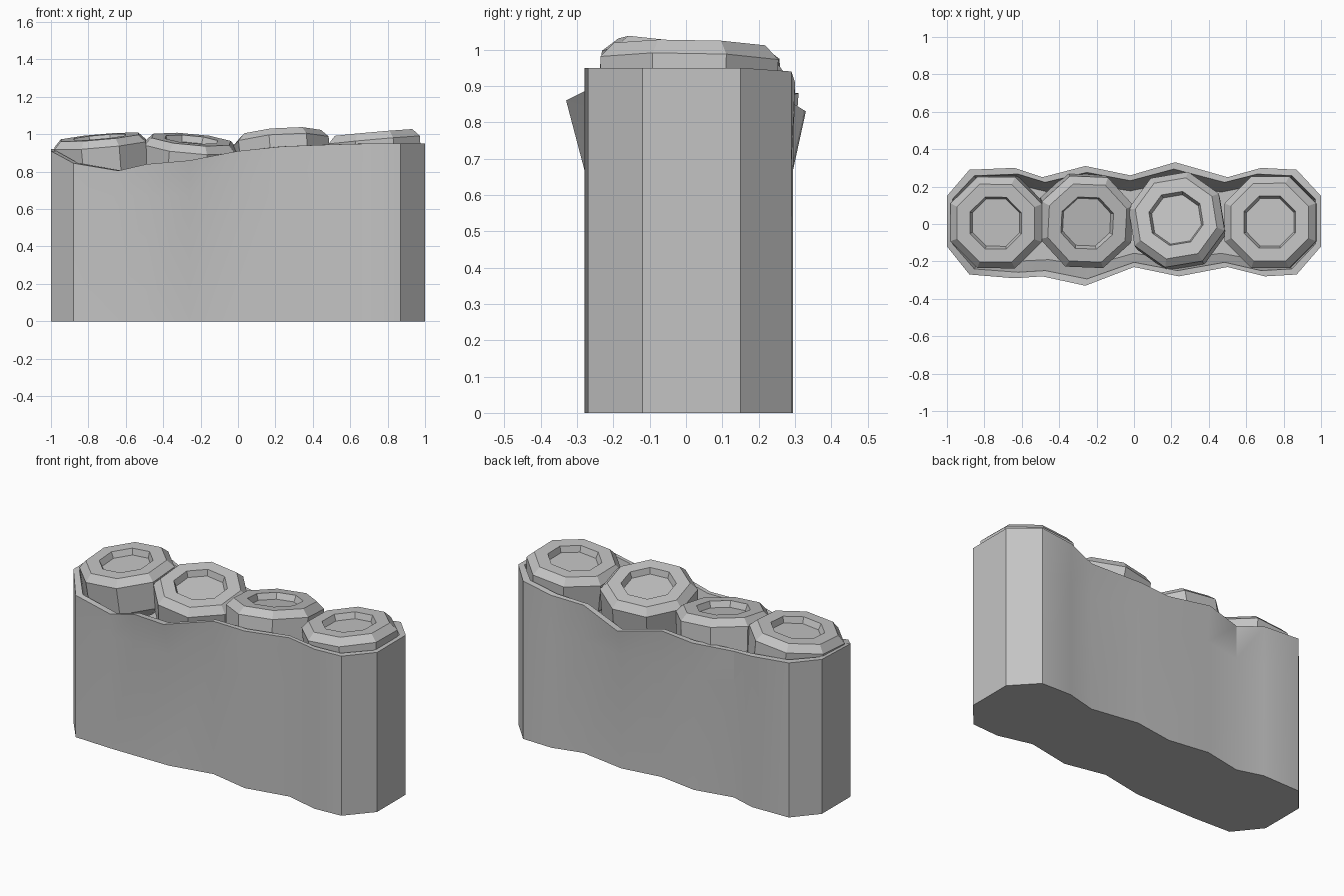
import bpy, bmesh
from math import radians, cos, sin, pi
from mathutils import Matrix, Vector

cube = bpy.data.objects.get("Cube")
if cube:
    bpy.data.objects.remove(cube, do_unlink=True)

grey = bpy.data.materials.new("plain_grey")
grey.use_nodes = True
grey.diffuse_color = (0.55, 0.55, 0.55, 1)
grey.node_tree.nodes["Principled BSDF"].inputs["Base Color"].default_value = (0.55, 0.55, 0.55, 1)


def loft(name, loops, smooth=False):
    """Bridge equal-length closed loops in order and cap both ends."""
    bm = bmesh.new()
    rings = [[bm.verts.new(p) for p in loop] for loop in loops]
    n = len(rings[0])
    for a, b in zip(rings, rings[1:]):
        for i in range(n):
            j = (i + 1) % n
            bm.faces.new((a[i], a[j], b[j], b[i]))
    bm.faces.new(rings[0][::-1])
    bm.faces.new(rings[-1])
    bmesh.ops.recalc_face_normals(bm, faces=bm.faces)
    mesh = bpy.data.meshes.new(name)
    bm.to_mesh(mesh)
    bm.free()
    mesh.materials.append(grey)
    obj = bpy.data.objects.new(name, mesh)
    bpy.context.collection.objects.link(obj)
    if smooth:
        bpy.ops.object.select_all(action='DESELECT')
        obj.select_set(True)
        bpy.context.view_layer.objects.active = obj
        bpy.ops.object.shade_smooth_by_angle(angle=radians(30))
    return obj


# Pouch rim, counter-clockwise: front left to right, then back right to left
front = [(-1, -.12, .91), (-.88, -.27, .845), (-.64, -.29, .805), (-.49, -.28, .84),
         (-.26, -.33, .86), (0, -.23, .91), (.24, -.28, .935), (.5, -.23, .945),
         (.7, -.28, .95), (.87, -.27, .95), (1, -.12, .95)]
back = [(1, .15, .95), (.87, .29, .94), (.68, .3, .91), (.5, .25, .88),
        (.22, .33, .83), (-.02, .26, .87), (-.26, .31, .88), (-.49, .25, .87),
        (-.64, .3, .9), (-.88, .29, .92), (-1, .15, .92)]
rim = front + back


def body_ring(z):
    return [(x, max(-.28, min(.295, y)), z) for x, y, _ in rim]


def inner_ring(sx, sy, z=None):
    return [(x * sx, y * sy, h if z is None else z) for x, y, h in rim]


# Open pouch with flared rim and a sloping lining
loft("pouch", [body_ring(0), body_ring(.67), rim, inner_ring(.97, .89),
               inner_ring(.93, .68, .62)], smooth=True)


# Octagonal canisters: (radius, height) profile from underside to recessed lid
profile = [(.2, -.26), (.26, -.2), (.265, -.04), (.225, 0), (.15, 0), (.137, -.035)]
canisters = [  # centre x, y, top z, tilt about x, tilt about y, spin
    (-.74, .005, .985, 4, -5, 0),
    (-.25, .005, .972, 8, 5, -3),
    (.225, .03, 1.0, -9, -4, 9),
    (.725, .01, 1.008, -1, -5, 0),
]
for k, (x, y, z, tilt_x, tilt_y, spin) in enumerate(canisters, 1):
    place = (Matrix.Translation((x, y, z)) @ Matrix.Rotation(radians(tilt_x), 4, 'X')
             @ Matrix.Rotation(radians(tilt_y), 4, 'Y') @ Matrix.Rotation(radians(spin), 4, 'Z'))
    loops = [[place @ Vector((r * cos((i + .5) * pi / 4), r * sin((i + .5) * pi / 4), h))
              for i in range(8)] for r, h in profile]
    loft(f"canister_{k}", loops)
